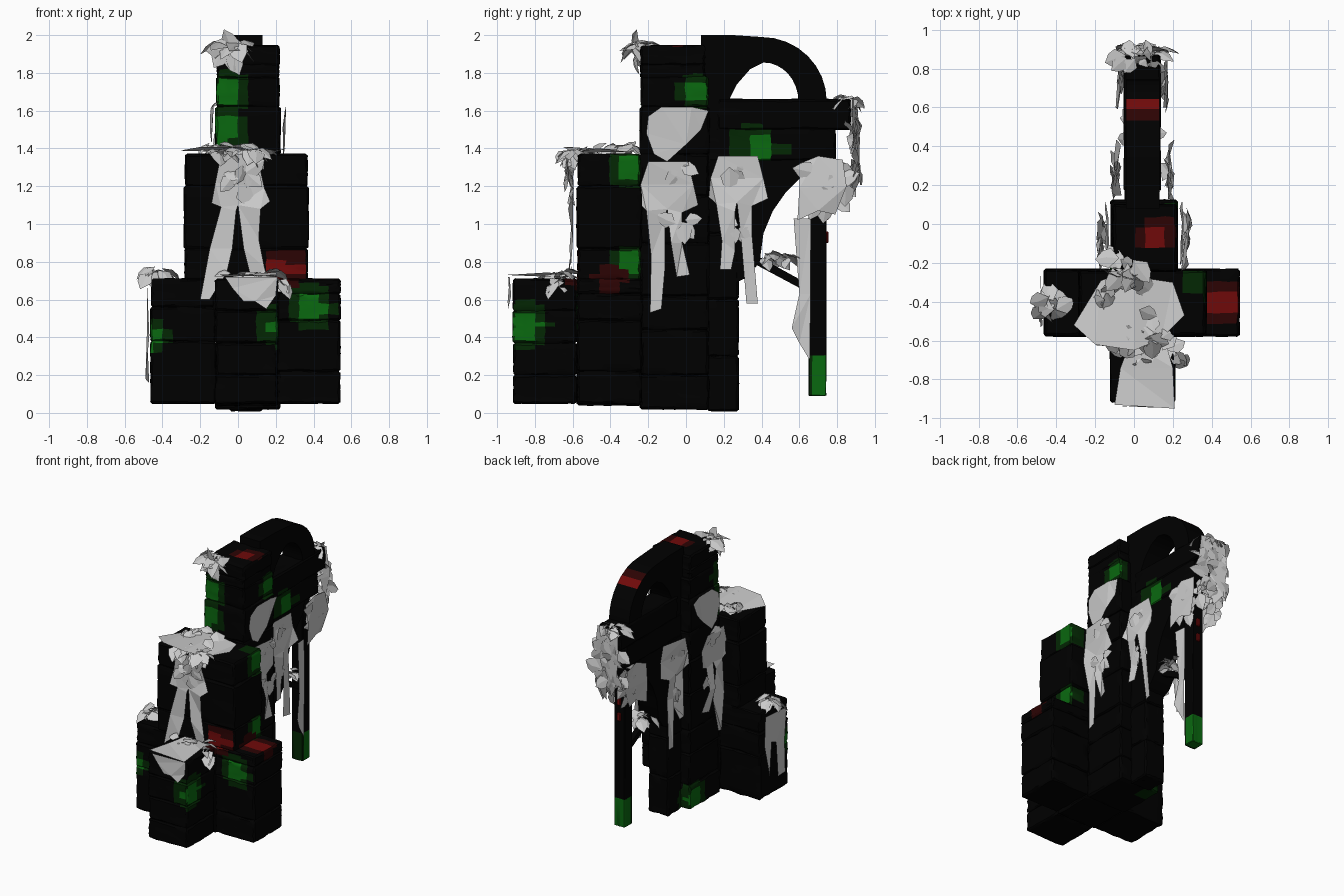
import bpy, bmesh, random, math
from mathutils import Vector, Matrix

if "Cube" in bpy.data.objects:
    bpy.data.objects.remove(bpy.data.objects["Cube"])

random.seed(7)
R = random.uniform


def material(name, rgb):
    m = bpy.data.materials.new(name)
    m.diffuse_color = (*rgb, 1)
    m.use_nodes = True
    m.node_tree.nodes["Principled BSDF"].inputs["Base Color"].default_value = m.diffuse_color
    return m


MATS = [material(n, c) for n, c in (
    ("black_stone", (0, 0, 0)), ("dark_green", (.001, .02, .001)), ("green", (.003, .14, .005)),
    ("dark_red", (.025, .001, .001)), ("red", (.16, .003, .003)))]
# tinted patches on the stone: x, y, z, radius, first material index
PATCHES = [(.38, -.57, .56, .13, 1), (.21, -.85, .46, .13, 1), (.37, -.3, 1.3, .12, 1), (.37, -.3, .8, .1, 1),
           (-.05, -.24, 1.7, .12, 1), (-.07, -.24, 1.5, .12, 1), (.13, .38, 1.4, .13, 1), (.22, .06, 1.7, .1, 1),
           (-.46, -.57, .4, .1, 1), (-.11, .06, .1, .12, 1), (.05, .74, .15, .16, 1),
           (.25, -.58, .76, .11, 3), (.12, -.05, 1.94, .1, 3), (.45, -.4, .71, .12, 3), (.06, .6, 1.92, .08, 3)]


def finish(bm, name, stone=True):
    me = bpy.data.meshes.new(name)
    if stone:
        bmesh.ops.recalc_face_normals(bm, faces=bm.faces)
        for m in MATS:
            me.materials.append(m)
        for f in bm.faces:
            c = f.calc_center_median()
            for x, y, z, r, i in PATCHES:
                d = (c - Vector((x, y, z))).length
                if d < r and f.calc_area() < .02:
                    f.material_index = i + (d < r * .6)
    bm.to_mesh(me)
    bm.free()
    ob = bpy.data.objects.new(name, me)
    bpy.context.collection.objects.link(ob)
    if stone:
        bpy.context.view_layer.objects.active = ob
        ob.select_set(True)
        bpy.ops.object.shade_smooth_by_angle(angle=math.radians(35))
        ob.select_set(False)
    return ob


def block(name, x0, x1, y0, y1, z0, z1, bevel=.01, rough=.004):
    bm = bmesh.new()
    bmesh.ops.create_cube(bm, size=1)
    for v in bm.verts:
        v.co = Vector(((x0 + x1) / 2 + v.co.x * (x1 - x0), (y0 + y1) / 2 + v.co.y * (y1 - y0),
                       (z0 + z1) / 2 + v.co.z * (z1 - z0)))
    bmesh.ops.bevel(bm, geom=bm.edges[:], offset=bevel, segments=1, affect='EDGES')
    bmesh.ops.subdivide_edges(bm, edges=[e for e in bm.edges if e.calc_length() > .04], cuts=5, use_grid_fill=True)
    for v in bm.verts:
        v.co += Vector((R(-1, 1), R(-1, 1), R(-1, 1))) * rough
    return finish(bm, name)


def stack(name, x0, x1, y0, y1, levels):
    # courses of stone with slightly varying width
    for i, (a, b) in enumerate(zip(levels, levels[1:])):
        d = R(-.005, .004)
        block(f"{name}_course_{i + 1}", x0 - d, x1 + d, y0 - d, y1 + d, a, b)


def extrude(name, pts, x0, x1):
    # side profile (y, z) pulled along x
    bm = bmesh.new()
    f = bm.faces.new([bm.verts.new((x0, y, z)) for y, z in pts])
    g = bmesh.ops.extrude_face_region(bm, geom=[f])['geom']
    bmesh.ops.translate(bm, vec=(x1 - x0, 0, 0), verts=[v for v in g if isinstance(v, bmesh.types.BMVert)])
    bmesh.ops.triangulate(bm, faces=[q for q in bm.faces if len(q.verts) > 4])
    return finish(bm, name)


def leaf(bm, base, direction, up, size):
    d = direction.normalized()
    s = d.cross(up)
    s = s.normalized() if s.length > .01 else Vector((1, 0, 0))
    n = s.cross(d)
    P = [(0, 0, 0), (.35, .38, .05), (.7, .28, .0), (1, 0, -.12), (.7, -.28, .0), (.35, -.38, .05), (.45, 0, .14)]
    vs = [bm.verts.new(base + (d * a + s * b + n * c) * size) for a, b, c in P]
    bm.faces.new([vs[i] for i in (0, 1, 2, 3, 6)])
    bm.faces.new([vs[i] for i in (0, 6, 3, 4, 5)])


def cluster(name, centre, spread, count, size=.1, normal=(0, 0, 1), droop=.6, heading=None):
    bm = bmesh.new()
    up = Vector(normal)
    for i in range(count):
        a = i * 2.4
        off = Vector((R(-1, 1) * spread[0], R(-1, 1) * spread[1], R(-1, 1) * spread[2]))
        d = Vector((math.cos(a), math.sin(a), R(-.2, .2)))
        d = up.to_track_quat('Z', 'Y') @ d - Vector((0, 0, droop * R(.2, 1.6))) + Vector(heading or (0, 0, 0))
        tilt = up + Vector((R(-1, 1), R(-1, 1), R(-1, 1))) * .45
        leaf(bm, Vector(centre) + off, d, tilt, size * R(.8, 1.2))
    return finish(bm, name, False)


def sheet(name, outline, matrix, bulge=.025):
    # ivy curtain: outline in local x, y, lifted unevenly off the wall
    bm = bmesh.new()
    f = bm.faces.new([bm.verts.new((a, b, R(0, bulge))) for a, b in outline])
    bmesh.ops.triangulate(bm, faces=[f])
    bm.transform(matrix)
    return finish(bm, name, False)


def plane(axis, sign, at):
    # frames: local x along the wall, local y upward (or rearward), local z outward
    x = (0, 1, 0) if axis == 'x' else (1, 0, 0)
    y = (0, 1, 0) if axis == 'z' else (0, 0, 1)
    z = [sign if axis == k else 0 for k in 'xyz']
    return Matrix.Translation(at) @ Matrix((x, y, z)).transposed().to_4x4()


# stone columns
stack("front_column", -.12, .21, -.915, -.578, [.05, .2, .37, .54, .71])
stack("left_column", -.46, -.12, -.575, -.235, [.05, .38, .56, .71])
stack("right_column", .21, .54, -.575, -.235, [.05, .22, .49, .63, .71])
stack("core_column", -.125, .215, -.58, -.235, [.04, .38, .71])
stack("upper_column", -.283, .37, -.575, -.238, [.7, .87, 1.2, 1.37])
stack("tower", -.115, .22, -.24, .12, [.02, .2, .44, .62, .9, 1.15, 1.37, 1.62, 1.78])
block("tower_neck", -.11, .215, -.24, .1, 1.77, 1.85)
block("tower_cap", -.105, .22, -.24, .1, 1.84, 1.945)

# rear buttress with its curved bracket, beams and arch
stack("buttress", -.045, .13, .11, .28, [.01, .3, .6, .95, 1.35])
extrude("bracket", [(.2, 1.36), (.63, 1.36), (.61, 1.25), (.53, 1.17), (.46, 1.07), (.41, .95), (.39, .8),
                    (.33, .72), (.2, .66)], -.04, .125)
for n, y0, y1, z0, z1, w in (("lower_beam", .11, .79, 1.335, 1.51, 0), ("upper_beam", .17, .87, 1.5, 1.66, .006)):
    block(n, -.045 - w, .13 + w, y0, y1, z0, z1)
outer = [(.4 + .345 * math.sin(t), 1.65 + .34 * math.cos(t)) for t in [i * math.pi / 16 for i in range(9)]]
inner = [(.41 + .185 * math.cos(t), 1.65 + .205 * math.sin(t)) for t in [i * math.pi / 16 for i in range(9)]]
inner += [(.34, 1.82), (.27, 1.74), (.22, 1.64)]
extrude("arch", [(.08, 2.0), (.25, 2.0)] + outer + inner + [(.2, 1.5), (.08, 1.5)], -.04, .13)

# hanging post, strut and pegs
block("hanging_post", 0, .09, .65, .742, .09, 1.36, .004, .001)
extrude("post_strut", [(.36, .84), (.36, .79), (.66, .63), (.66, .675)], .025, .065)
for i, z in enumerate((.93, 1.05)):
    p = block(f"post_peg_{i + 1}", .03, .06, .735, .755, z - .03, z + .03, .005, 0)
    for f in p.data.polygons:
        f.material_index = 4

# ivy curtains: two broad tails below a cape
legs = [(-.1, 0), (.11, 0), (.14, -.12), (.165, -.23), (.08, -.27), (.08, -.43), (.12, -.6), (.05, -.61), (.02, -.43),
        (.0, -.25), (-.01, -.3), (-.01, -.55), (-.03, -.78), (-.09, -.8), (-.085, -.5), (-.11, -.26), (-.15, -.22),
        (-.14, -.12)]
short = [(a, b * .98) for a, b in legs]
short[12:14] = [(-.03, -.6), (-.09, -.6)]
short[6:8] = [(.11, -.78), (.05, -.78)]
short[11] = (-.01, -.5)
short[14] = (-.08, -.45)
blob = [(-.17, .02), (-.21, .13), (-.2, .22), (-.13, .27), (.03, .27), (.12, .25), (.08, .15), (.0, .07), (-.1, -.02)]
end = [(-.16, -.02), (-.06, .02), (.07, 0), (.09, -.14), (.03, -.29), (-.06, -.27), (-.17, -.32), (-.16, -.15)]
for tag, s, xt, xb in (("right", 1, .24, .15), ("left", -1, -.135, -.065)):
    sheet(f"tower_ivy_{tag}", legs, plane('x', s, (xt, -.1, 1.33)), .06)
    sheet(f"tower_ivy_patch_{tag}", blob, plane('x', s, (xt - s * .01, 0, 1.35)))
    sheet(f"buttress_ivy_{tag}", short, plane('x', s, (xb, .27, 1.36)), .06)
    for y, z, x in ((-.06, 1.3, xt), (-.03, 1.0, xt), (.24, 1.3, xb), (.27, 1.0, xb)):
        cluster(f"ivy_leaves_{tag}", (x + s * .03, y, z), (.01, .03, .02), 4, .11, (s, 0, 0), 1.5)
    sheet(f"beam_end_ivy_{tag}", end, plane('x', s, (xb, .76, 1.34)), .03)
    cluster(f"beam_end_leaves_{tag}", (xb - s * .02, .77, 1.22), (.03, .1, .1), 18, .12, (s, 0, 0))
front = [(-.09, 0), (.1, 0), (.14, -.18), (.17, -.25), (.12, -.29), (.11, -.45), (.14, -.6), (.17, -.72), (.08, -.7),
         (.03, -.5), (.0, -.27), (-.01, -.3), (-.03, -.5), (-.06, -.63), (-.15, -.77), (-.2, -.77), (-.15, -.5),
         (-.09, -.28), (-.14, -.26), (-.12, -.15)]
sheet("front_ivy", front, plane('y', -1, (0, -.59, 1.37)), .04)
cluster("front_ivy_leaves", (.01, -.61, 1.26), (.05, .01, .06), 9, .11, (0, -1, 0), 1)
side = [(-.13, 0), (.13, .02), (.14, -.2), (.08, -.45), (.05, -.2), (0, -.22), (-.04, -.5), (-.1, -.48), (-.12, -.25)]
sheet("left_column_ivy", side, plane('x', -1, (-.468, -.4, .66)))
sheet("front_column_ivy", [(-.1, 0), (.18, 0), (.17, -.1), (.12, -.17), (.06, -.13), (0, -.13), (-.06, -.06)],
      plane('y', -1, (.03, -.925, .72)))
sheet("post_ivy", [(-.05, 0), (.04, 0), (.04, -.4), (.035, -.75), (-.02, -.66), (-.06, -.58), (-.02, -.4)],
      plane('x', 1, (.095, .62, 1.03)), .02)
sheet("beam_back_ivy", [(-.1, .02), (.09, .02), (.12, -.2), (.06, -.4), (.03, -.25), (-.02, -.5), (-.08, -.42),
                        (-.11, -.2)], plane('y', 1, (.04, .875, 1.64)), .05)

# ivy carpets lying on the tops
sheet("upper_column_carpet", [(-.31, -.1), (-.2, -.2), (0, -.23), (.14, -.17), (.26, -.05), (.2, .12), (0, .15),
                              (-.17, .13)], plane('z', 1, (0, -.42, 1.378)), .03)
sheet("front_column_carpet", [(-.13, -.17), (.18, -.19), (.17, .02), (.13, .16), (-.05, .15), (-.1, .02)],
      plane('z', 1, (.03, -.76, .718)), .03)

# leaf clusters
for name, c, sp, n, size in (
        ("left_corner_leaves", (-.44, -.41, .76), (.04, .04, .02), 14, .12),
        ("front_corner_leaves", (.17, -.68, .72), (.05, .04, .03), 16, .12),
        ("front_top_leaves", (.03, -.66, .74), (.09, .06, .01), 12, .1),
        ("upper_edge_leaves", (0, -.58, 1.39), (.16, .03, .01), 20, .12),
        ("upper_back_leaves", (-.08, -.36, 1.42), (.13, .08, .01), 12, .12),
        ("tower_top_leaves", (-.03, -.22, 1.95), (.05, .05, .02), 18, .13),
        ("beam_end_top_leaves", (.02, .85, 1.66), (.08, .04, .02), 18, .11)):
    cluster(name, c, sp, n, size)
cluster("tower_front_leaves", (-.03, -.26, 1.93), (.03, .01, .03), 7, .13, (0, -1, 0), 1)
cluster("beam_end_hanging_leaves", (.03, .89, 1.42), (.08, .02, .2), 26, .12, (0, 1, 0), 1)
cluster("strut_leaves", (.04, .47, .84), (.06, .08, .02), 16, .1)
